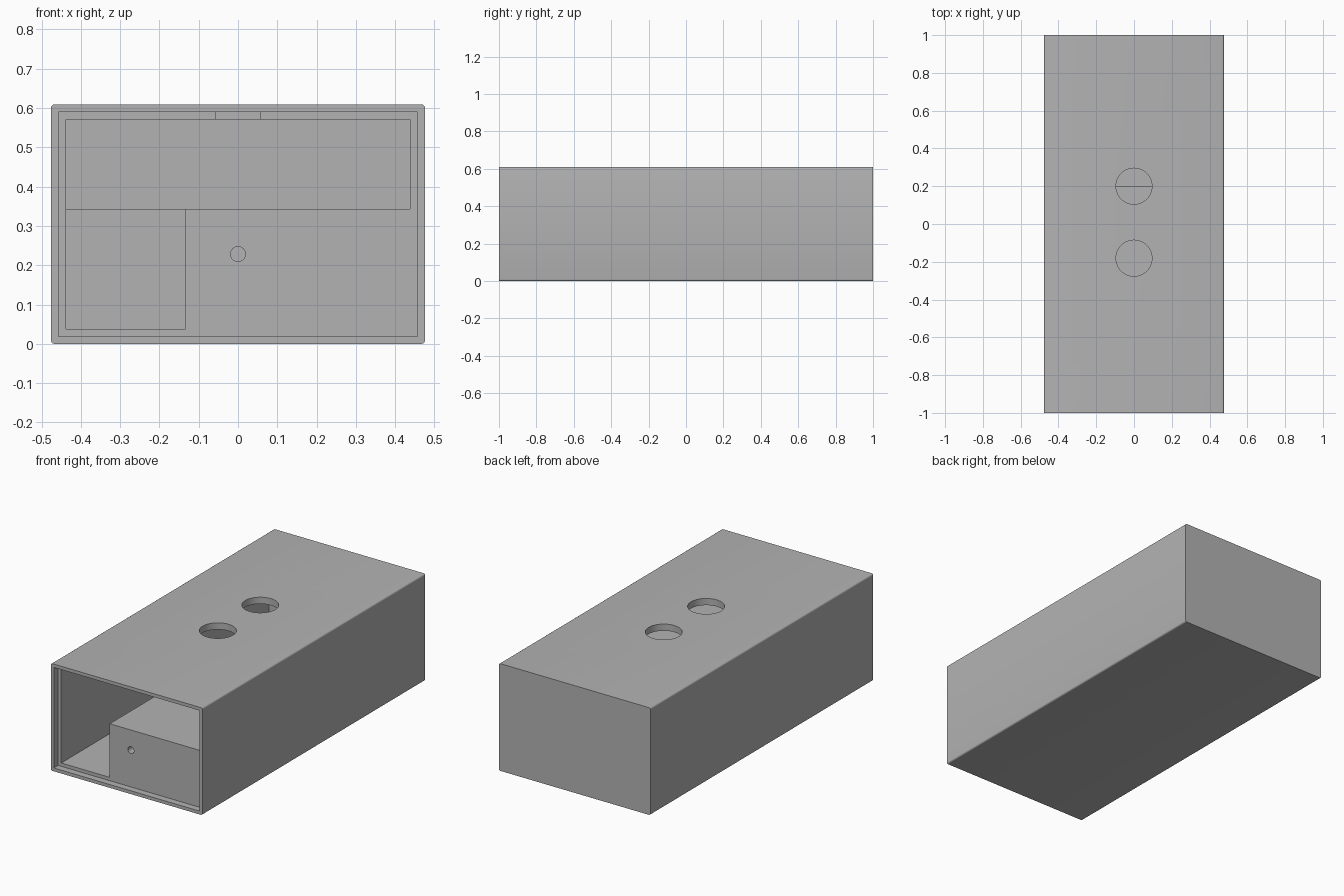
import bpy, bmesh, math
from mathutils import Matrix, Vector

if "Cube" in bpy.data.objects:
    bpy.data.objects.remove(bpy.data.objects["Cube"])

MM = 2 / 105            # the case is laid out on a 105-unit length
grey = bpy.data.materials.new("plain grey")
grey.diffuse_color = (0.45, 0.45, 0.45, 1)
grey.use_nodes = True
grey.node_tree.nodes["Principled BSDF"].inputs["Base Color"].default_value = grey.diffuse_color


def new_object(name, bm):
    mesh = bpy.data.meshes.new(name)
    bm.to_mesh(mesh)
    bm.free()
    mesh.materials.append(grey)
    obj = bpy.data.objects.new(name, mesh)
    bpy.context.collection.objects.link(obj)
    return obj


def box(name, x, y, z, round_edges=0):
    """Box from (min, max) ranges; y is measured back from the front end."""
    bm = bmesh.new()
    size = [(r[1] - r[0]) * MM for r in (x, y, z)]
    mid = Vector((sum(x) / 2, sum(y) / 2 - 52.5, sum(z) / 2)) * MM
    bmesh.ops.create_cube(bm, size=1, matrix=Matrix.Translation(mid) @ Matrix.Diagonal((*size, 1)))
    if round_edges:
        long_edges = [e for e in bm.edges
                      if abs(e.verts[0].co.y - e.verts[1].co.y) > 1]
        bmesh.ops.bevel(bm, geom=long_edges, offset=round_edges * MM,
                        segments=4, profile=0.5, affect='EDGES')
    return new_object(name, bm)


def rod(name, centre, radius, length, sides, along_y=False):
    bm = bmesh.new()
    x, y, z = centre
    m = Matrix.Translation(Vector((x, y - 52.5, z)) * MM)
    if along_y:
        m = m @ Matrix.Rotation(math.pi / 2, 4, 'X')
    bmesh.ops.create_cone(bm, cap_ends=True, segments=sides, radius1=radius * MM,
                          radius2=radius * MM, depth=length * MM, matrix=m)
    return new_object(name, bm)


# Outer case with slightly rounded long edges
case = box("case", (-25, 25), (0, 105), (0, 32), round_edges=0.5)

cutters = [
    # seat for an end lid
    box("lid_recess", (-24, 24), (-2, 2), (1, 31)),
    # full-width upper bay
    box("upper_bay", (-23, 23), (1, 103), (18, 30)),
    # lower left channel and rear chamber, leaving the solid block at the front right
    box("lower_channel", (-23, -7), (1, 100), (2, 19)),
    box("rear_chamber", (-8, 23), (63, 100), (2, 19)),
    # latch notch above the bay
    box("latch_notch", (-3, 3), (1, 4), (29, 31)),
    # two round openings in the roof
    rod("front_opening", (0, 43, 31), 5, 4, 64),
    rod("rear_opening", (0, 63, 31), 5, 4, 64),
    # small bore through the block
    rod("block_bore", (0, 32.5, 12), 1, 63, 32, along_y=True),
]

for cutter in cutters:
    mod = case.modifiers.new(cutter.name, 'BOOLEAN')
    mod.operation = 'DIFFERENCE'
    mod.solver = 'EXACT'
    mod.object = cutter
    cutter.hide_render = True

# Apply the cuts and discard the cutters
bpy.context.view_layer.objects.active = case
case.select_set(True)
for mod in list(case.modifiers):
    bpy.ops.object.modifier_apply(modifier=mod.name)
for cutter in cutters:
    bpy.data.objects.remove(cutter)

bpy.ops.object.shade_smooth_by_angle(angle=math.radians(30))
